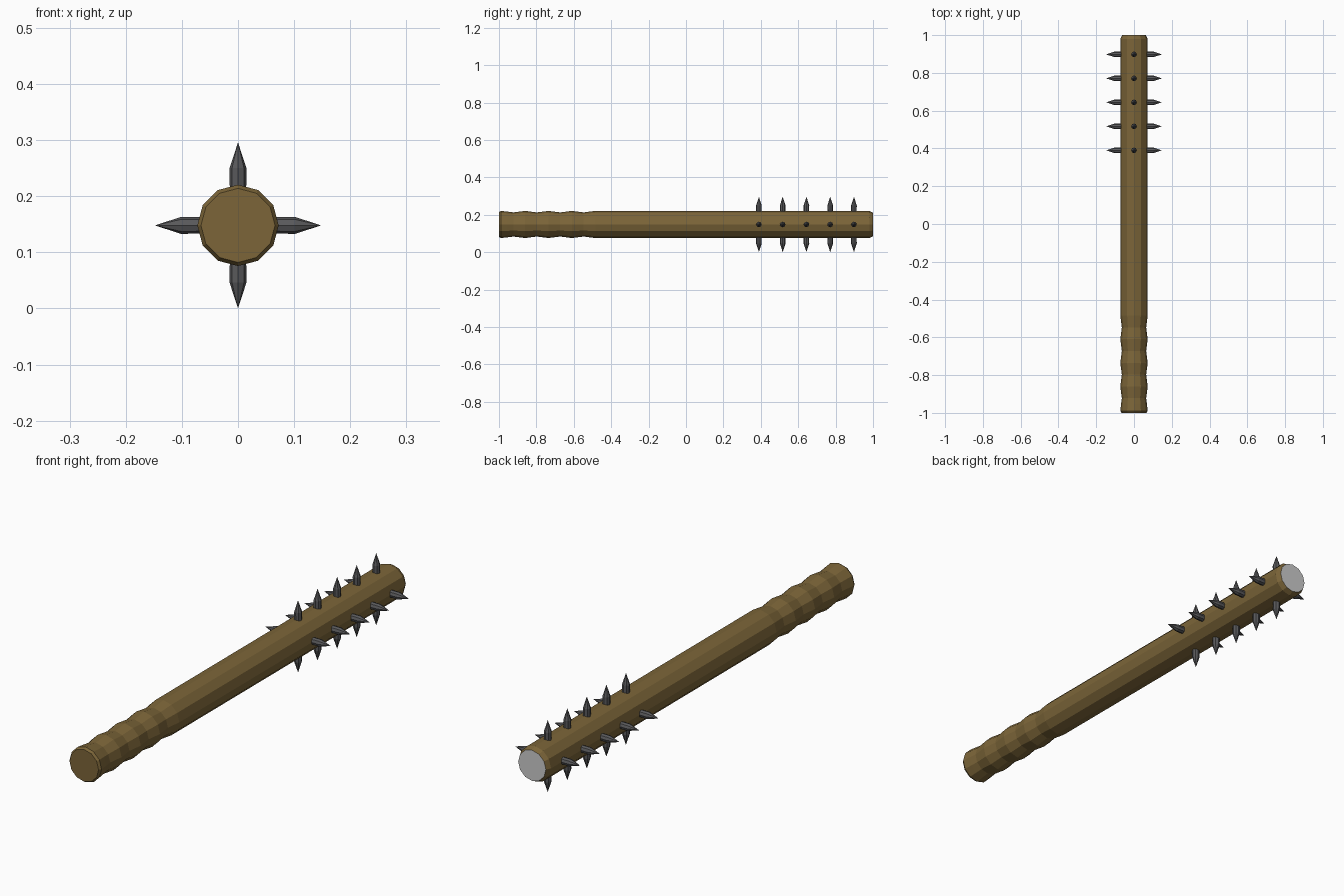
import bpy, math
from mathutils import Matrix, Vector

if "Cube" in bpy.data.objects:
    bpy.data.objects.remove(bpy.data.objects["Cube"])

ZC = 0.148  # height of the club axis


def material(name, rgb):
    m = bpy.data.materials.new(name)
    m.diffuse_color = (*rgb, 1)
    m.use_nodes = True
    m.node_tree.nodes["Principled BSDF"].inputs["Base Color"].default_value = m.diffuse_color
    return m


def lathe(name, profile, sides, mats, rot, loc):
    """Flat-faced solid turned around local z from (radius, height) pairs."""
    verts, faces, rings = [], [], []
    for r, h in profile:
        n = 1 if r == 0 else sides
        rings.append(list(range(len(verts), len(verts) + n)))
        verts += [(r * math.cos(2 * math.pi * i / sides),
                   r * math.sin(2 * math.pi * i / sides), h) for i in range(n)]
    for a, b in zip(rings, rings[1:]):
        for i in range(sides):
            j = (i + 1) % sides
            faces.append((a[i], a[j], b[0]) if len(b) == 1 else (a[i], a[j], b[j], b[i]))
    faces.append(rings[0][::-1])
    if len(rings[-1]) > 1:
        faces.append(rings[-1])
    me = bpy.data.meshes.new(name)
    me.from_pydata(verts, [], faces)
    me.transform(rot)
    for m in mats:
        me.materials.append(m)
    ob = bpy.data.objects.new(name, me)
    ob.location = loc
    bpy.context.collection.objects.link(ob)
    return ob


wood = material("wood", (0.20, 0.13, 0.04))
iron = material("iron", (0.10, 0.10, 0.105))
plain = material("plain_grey", (0.8, 0.8, 0.8))

# Club shaft: bevelled butt, wavy four-groove grip, straight body, bevelled tip
R = 0.0725
profile = [(0.066, -1.0), (R, -0.99)]
for i in range(1, 17):
    profile.append((R - 0.004 * (1 - math.cos(i * math.pi / 2)), -0.985 + i * 0.5 / 16))
profile += [(R, 0.98), (0.063, 1.0)]
to_y = Matrix.Rotation(-math.pi / 2, 4, 'X')
shaft = lathe("club_shaft", profile, 12, [wood, plain], to_y, (0, 0, ZC))
shaft.data.polygons[-1].material_index = 1  # bare grey end cap

# Spikes: five rings of four, pointing up, down, left and right
spike = [(0.0145, 0.05), (0.015, 0.102), (0, 0.148)]
for k in range(5):
    for q in range(4):
        lathe(f"spike_{k + 1}_{q + 1}", spike, 8, [iron],
              Matrix.Rotation(q * math.pi / 2, 4, 'Y'), (0, 0.39 + k * 0.127, ZC))
